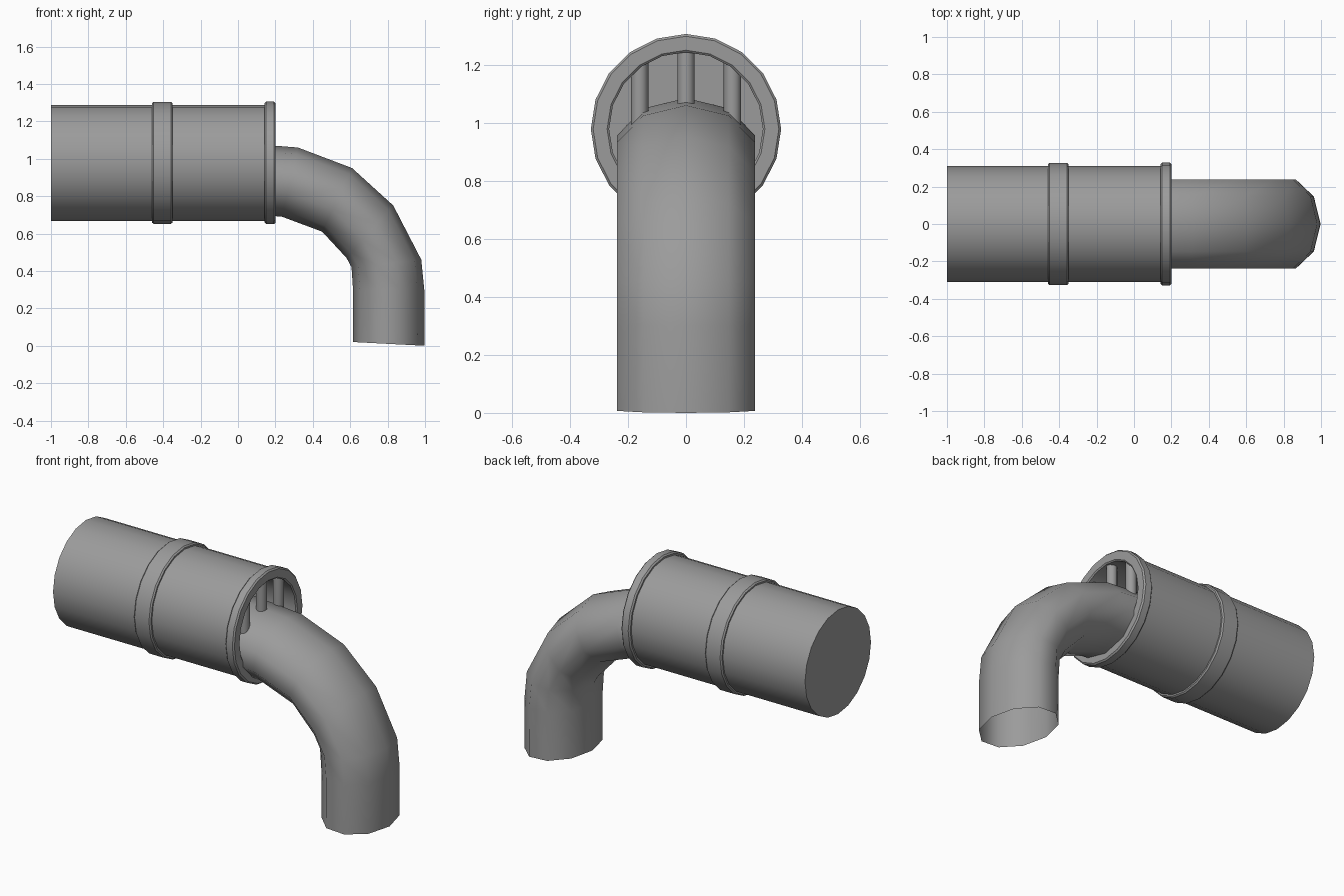
import bpy, bmesh, math
from mathutils import Vector

if "Cube" in bpy.data.objects:
    bpy.data.objects.remove(bpy.data.objects["Cube"])

AXIS_Z = 0.978

grey = bpy.data.materials.new("pipe grey")
grey.diffuse_color = (0.33, 0.33, 0.33, 1)
grey.use_nodes = True
grey.node_tree.nodes["Principled BSDF"].inputs["Base Color"].default_value = grey.diffuse_color


def finish(name, bm, angle):
    bmesh.ops.remove_doubles(bm, verts=bm.verts, dist=1e-5)
    bmesh.ops.recalc_face_normals(bm, faces=bm.faces)
    me = bpy.data.meshes.new(name)
    bm.to_mesh(me)
    bm.free()
    me.materials.append(grey)
    ob = bpy.data.objects.new(name, me)
    bpy.context.collection.objects.link(ob)
    bpy.ops.object.select_all(action='DESELECT')
    ob.select_set(True)
    bpy.context.view_layer.objects.active = ob
    bpy.ops.object.shade_smooth_by_angle(angle=math.radians(angle))
    return ob


def skin(bm, rings):
    for a, b in zip(rings, rings[1:]):
        n = len(a)
        for i in range(n):
            bm.faces.new((a[i], a[(i + 1) % n], b[(i + 1) % n], b[i]))


def lathe(name, profile, sides=20, caps=False):
    """Turn (x, radius) points around the pipe axis."""
    bm = bmesh.new()
    rings = []
    for x, r in profile:
        rings.append([bm.verts.new((x, r * math.cos(t), AXIS_Z + r * math.sin(t)))
                      for t in (2 * math.pi * i / sides for i in range(sides))])
    skin(bm, rings)
    if caps:
        bm.faces.new(rings[0])
        bm.faces.new(rings[-1])
    return finish(name, bm, 30)


# Pipe with rear cap, collar at the mouth and hollow bore
lathe("pipe", [(-1, 0.31), (0.143, 0.31), (0.143, 0.32), (0.151, 0.328),
               (0.192, 0.328), (0.2, 0.32), (0.2, 0.272), (0.194, 0.265),
               (-0.6, 0.265)], caps=True)

# Middle band
lathe("band", [(-0.46, 0.309), (-0.46, 0.319), (-0.452, 0.326),
               (-0.358, 0.326), (-0.35, 0.319), (-0.35, 0.309)])

# Vertical grate bars
for i, y in enumerate((-0.16, 0, 0.16)):
    half = math.sqrt(0.28 ** 2 - y * y)
    bm = bmesh.new()
    bmesh.ops.create_cone(bm, cap_ends=True, segments=12, radius1=0.03,
                          radius2=0.03, depth=2 * half)
    bmesh.ops.translate(bm, verts=bm.verts, vec=(0.155, y, AXIS_Z))
    finish("grate_bar_%d" % (i + 1), bm, 40)

# Falling stream: ten-sided oval section, outer and inner edge of each station
stations = [((-0.6, 1.085), (-0.6, 0.715)), ((0.0, 1.085), (0.0, 0.71)),
            ((0.32, 1.06), (0.235, 0.69)), ((0.61, 0.95), (0.45, 0.61)),
            ((0.83, 0.75), (0.58, 0.47)), ((0.98, 0.46), (0.607, 0.42)),
            ((0.996, 0.3), (0.615, 0.3)), ((0.998, 0.0), (0.615, 0.02))]
bm = bmesh.new()
rings = []
for o, n in stations:
    o, n = Vector((o[0], 0, o[1])), Vector((n[0], 0, n[1]))
    mid, half = (o + n) / 2, (o - n) / 2
    rings.append([bm.verts.new(mid + half * math.cos(t) + Vector((0, 0.25 * math.sin(t), 0)))
                  for t in (2 * math.pi * i / 10 for i in range(10))])
skin(bm, rings)
finish("stream", bm, 75)
